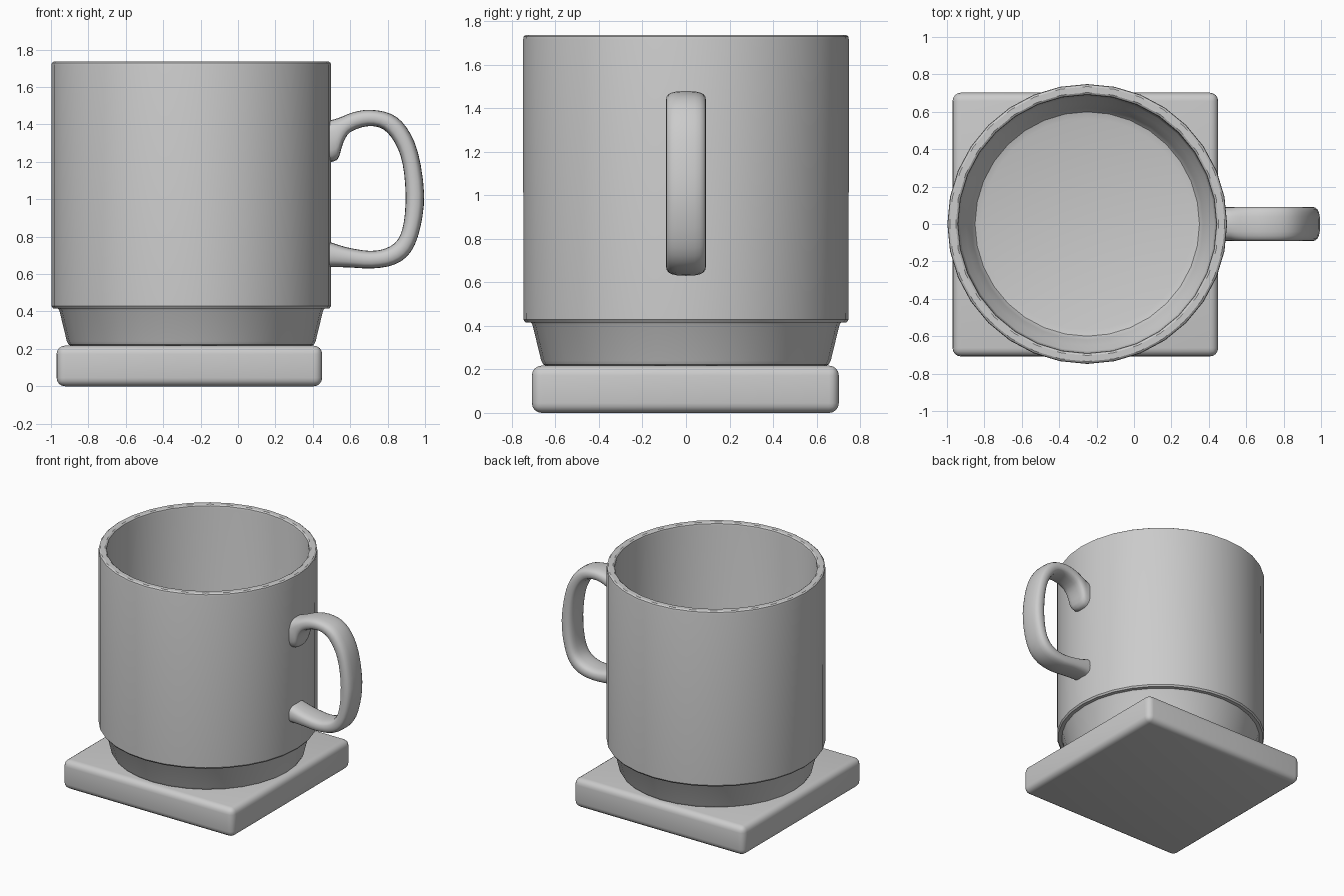
import bpy, bmesh, math
from mathutils import Vector

if "Cube" in bpy.data.objects:
    bpy.data.objects.remove(bpy.data.objects["Cube"])

CX = -0.25   # mug axis


def finish(name, bm, angle=35):
    bmesh.ops.recalc_face_normals(bm, faces=bm.faces)
    me = bpy.data.meshes.new(name)
    bm.to_mesh(me)
    bm.free()
    ob = bpy.data.objects.new(name, me)
    bpy.context.collection.objects.link(ob)
    bpy.ops.object.select_all(action='DESELECT')
    ob.select_set(True)
    bpy.context.view_layer.objects.active = ob
    bpy.ops.object.shade_smooth_by_angle(angle=math.radians(angle))
    return ob


def skin(bm, rings):
    """Bridge consecutive closed rings and cap both ends."""
    n = len(rings[0])
    for a, b in zip(rings, rings[1:]):
        for i in range(n):
            j = (i + 1) % n
            bm.faces.new((a[i], a[j], b[j], b[i]))
    bm.faces.new(rings[0])
    bm.faces.new(rings[-1])


# Square coaster with rounded edges
bm = bmesh.new()
bmesh.ops.create_cube(bm, size=1)
for v in bm.verts:
    v.co = Vector((v.co.x * 1.42 - 0.26, v.co.y * 1.41 - 0.003, (v.co.z + 0.5) * 0.217))
bmesh.ops.bevel(bm, geom=bm.edges[:], offset=0.045, segments=4, profile=0.5, affect='EDGES')
finish("coaster", bm, 50)

# Mug body: turned profile, outside up to the rim and down the inside
profile = [(0.64, 0.215), (0.655, 0.222), (0.665, 0.24), (0.705, 0.405), (0.712, 0.415),
           (0.738, 0.416), (0.747, 0.428), (0.748, 1.715), (0.745, 1.729), (0.735, 1.736),
           (0.703, 1.736), (0.693, 1.729), (0.69, 1.715), (0.688, 0.48), (0.68, 0.45),
           (0.65, 0.42), (0.62, 0.31), (0.60, 0.285), (0.565, 0.275)]
SIDES = 32
bm = bmesh.new()
rings = [[bm.verts.new((CX + r * math.cos(2 * math.pi * i / SIDES),
                        r * math.sin(2 * math.pi * i / SIDES), z)) for i in range(SIDES)]
         for r, z in profile]
skin(bm, rings)
finish("mug_body", bm)

# Handle: outer and inner outline pairs in the xz plane, swept with a rounded section
pairs = [(0.46, 1.415, 0.46, 1.20), (0.505, 1.425, 0.53, 1.21), (0.545, 1.437, 0.562, 1.30),
         (0.62, 1.466, 0.60, 1.358), (0.71, 1.478, 0.69, 1.39), (0.82, 1.455, 0.775, 1.375),
         (0.90, 1.385, 0.84, 1.30), (0.962, 1.25, 0.88, 1.19), (0.995, 1.03, 0.896, 1.03),
         (0.975, 0.85, 0.887, 0.88), (0.925, 0.72, 0.855, 0.785), (0.84, 0.652, 0.79, 0.737),
         (0.72, 0.63, 0.70, 0.724), (0.60, 0.635, 0.585, 0.742), (0.50, 0.637, 0.51, 0.765),
         (0.46, 0.63, 0.46, 0.78)]


def smooth_path(pts, steps=3):
    """Catmull-Rom interpolation through the points."""
    p = [Vector(q) for q in pts]
    p = [p[0]] + p + [p[-1]]
    out = []
    for a, b, c, d in zip(p, p[1:], p[2:], p[3:]):
        for s in range(steps):
            t = s / steps
            out.append(0.5 * (2 * b + (c - a) * t + (2 * a - 5 * b + 4 * c - d) * t * t
                              + (3 * b - a - 3 * c + d) * t ** 3))
    return out + [p[-1]]


def power(v, e):
    return math.copysign(abs(v) ** e, v)


bm = bmesh.new()
rings = []
for q in smooth_path([Vector(p) for p in pairs]):
    o, n = Vector((q[0], 0, q[1])), Vector((q[2], 0, q[3]))
    mid, half = (o + n) / 2, (o - n) / 2
    ring = []
    for i in range(20):
        a = 2 * math.pi * i / 20
        co = mid + half * power(math.sin(a), 0.7)
        co.y = 0.092 * power(math.cos(a), 0.7)
        ring.append(bm.verts.new(co))
    rings.append(ring)
skin(bm, rings)
finish("handle", bm, 60)
